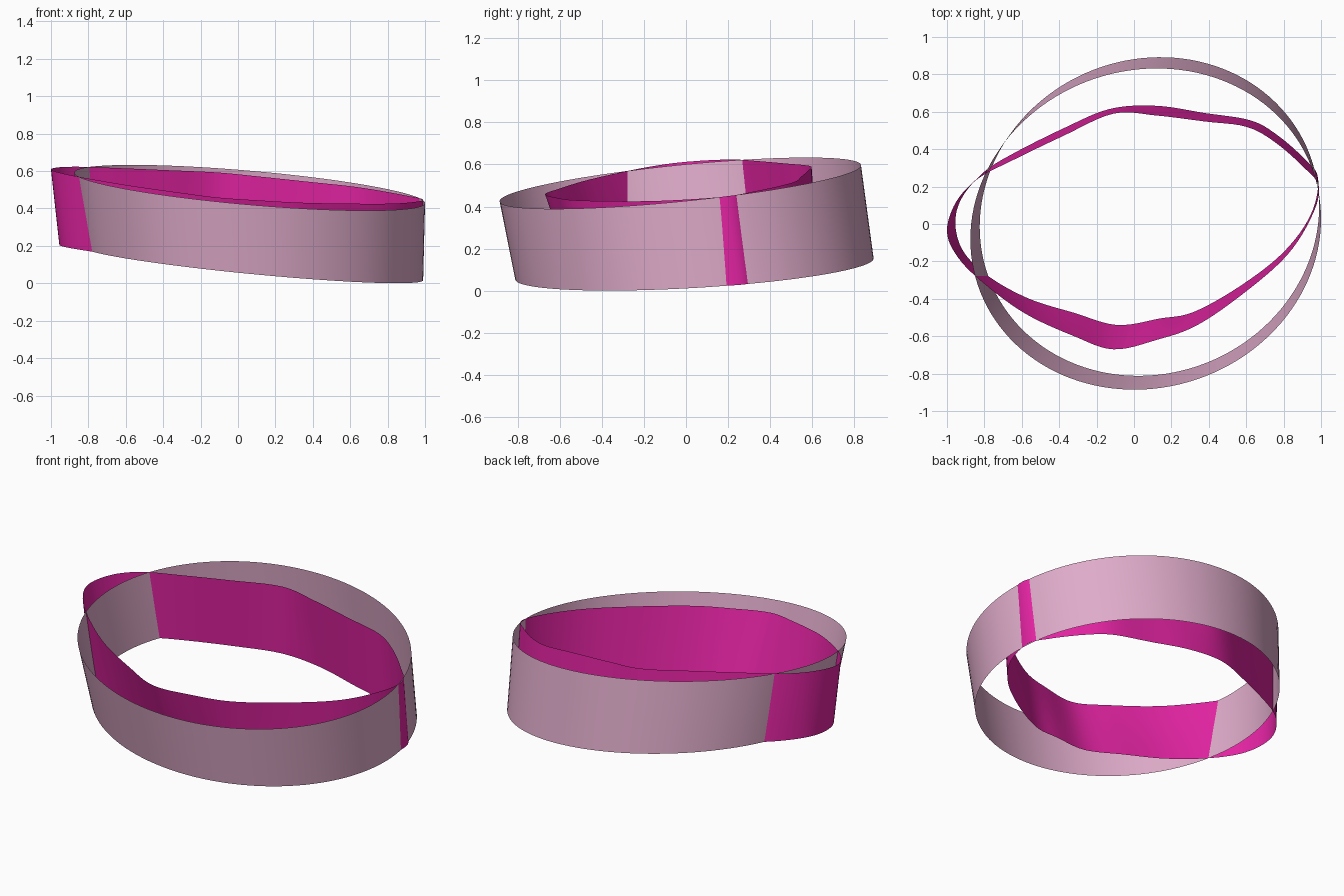
import bpy, bmesh, math

if "Cube" in bpy.data.objects:
    bpy.data.objects.remove(bpy.data.objects["Cube"])


def material(name, rgb):
    m = bpy.data.materials.new(name)
    m.diffuse_color = (*rgb, 1)
    m.use_nodes = True
    m.node_tree.nodes["Principled BSDF"].inputs["Base Color"].default_value = m.diffuse_color
    return m


def top_z(x, y):
    return 0.512 - 0.093 * (x - 0.06) + 0.106 * (y + 0.02)


def bottom_z(x, y):
    return 0.104 - 0.1 * (x - 0.08) + 0.065 * (y - 0.04)


def band(name, rows, mat, steps=4):
    """Closed thin sheet between a top and a bottom outline (xt, yt, xb, yb)."""
    bm = bmesh.new()
    rings = []
    for xt, yt, xb, yb in rows:
        a = (xt, yt, top_z(xt, yt))
        b = (xb, yb, max(0, bottom_z(xb, yb)))
        rings.append([bm.verts.new([p + (q - p) * k / steps for p, q in zip(a, b)])
                      for k in range(steps + 1)])
    for i, r in enumerate(rings):
        s = rings[(i + 1) % len(rings)]
        for k in range(steps):
            bm.faces.new((r[k], r[k + 1], s[k + 1], s[k]))
    me = bpy.data.meshes.new(name)
    bm.to_mesh(me)
    bm.free()
    me.materials.append(mat)
    for p in me.polygons:
        p.use_smooth = True
    ob = bpy.data.objects.new(name, me)
    bpy.context.collection.objects.link(ob)
    return ob


def smooth_loop(pts, n=6):
    """Closed Catmull-Rom curve through the points."""
    out, c = [], len(pts)
    for i in range(c):
        p0, p1, p2, p3 = (pts[(i + j) % c] for j in (-1, 0, 1, 2))
        for k in range(n):
            t = k / n
            out.append([0.5 * (2 * b + (d - a) * t + (2 * a - 5 * b + 4 * d - e) * t * t
                               + (3 * b - a - 3 * d + e) * t ** 3)
                        for a, b, d, e in zip(p0, p1, p2, p3)])
    return out


pink = material("pale pink", (0.74, 0.41, 0.59))
magenta = material("magenta", (0.76, 0.017, 0.36))

# Outer round band: two slightly skewed ellipses
oval = []
for i in range(128):
    c, s = math.cos(i * math.tau / 128), math.sin(i * math.tau / 128)
    oval.append((0.0625 + 0.9375 * c, -0.027 + 0.857 * s + 0.055 * c,
                 0.0825 + 0.9075 * c, 0.040 + 0.850 * s + 0.055 * c))
band("outer_band", oval, pink)

# Inner wavy band, poking out at the left and just at the right
wavy = [
    (0.988, 0.20, 0.984, 0.245), (0.90, 0.31, 0.91, 0.35),
    (0.75, 0.44, 0.76, 0.48), (0.60, 0.52, 0.62, 0.555),
    (0.38, 0.548, 0.38, 0.593), (0.12, 0.58, 0.12, 0.632),
    (-0.11, 0.59, -0.13, 0.615), (-0.38, 0.47, -0.38, 0.51),
    (-0.65, 0.34, -0.64, 0.38), (-0.83, 0.245, -0.80, 0.28),
    (-0.95, 0.12, -0.92, 0.14), (-1.0, -0.04, -0.955, 0.0),
    (-0.94, -0.18, -0.91, -0.15), (-0.80, -0.32, -0.77, -0.285),
    (-0.58, -0.48, -0.56, -0.40), (-0.32, -0.60, -0.32, -0.475),
    (-0.11, -0.67, -0.09, -0.54), (0.12, -0.62, 0.14, -0.505),
    (0.34, -0.54, 0.32, -0.47), (0.60, -0.36, 0.57, -0.33),
    (0.82, -0.165, 0.80, -0.15), (0.95, 0.04, 0.945, 0.05),
]
band("inner_band", smooth_loop(wavy), magenta)
